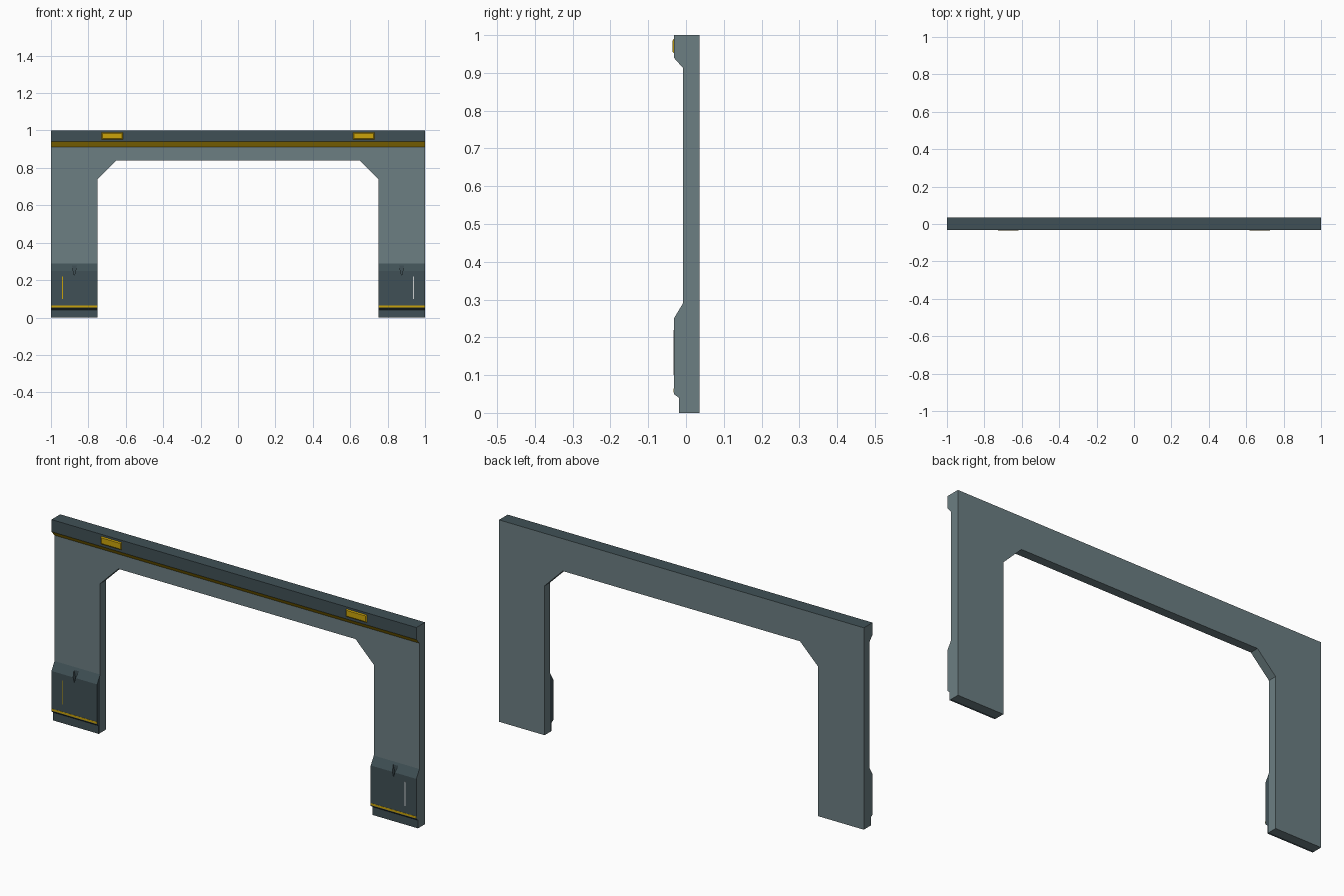
import bpy, bmesh
from mathutils import Vector

if "Cube" in bpy.data.objects:
    bpy.data.objects.remove(bpy.data.objects["Cube"])


def material(name, rgb):
    m = bpy.data.materials.new(name)
    m.diffuse_color = (*rgb, 1)
    m.use_nodes = True
    m.node_tree.nodes["Principled BSDF"].inputs["Base Color"].default_value = m.diffuse_color
    return m


LIGHT = material("light slate", (0.15, 0.21, 0.225))
DARK = material("dark slate", (0.051, 0.081, 0.092))
GOLD = material("gold", (0.60, 0.37, 0.003))
PALE = material("pale grey", (0.62, 0.64, 0.64))

BACK, PANEL, FRONT, LAMP = 0.036, -0.008, -0.032, -0.036


def loft(name, ring_a, ring_b, mats, rule=None):
    """Solid between two matching rings; rule(normal, centre) picks the material."""
    bm = bmesh.new()
    a = [bm.verts.new(p) for p in ring_a]
    b = [bm.verts.new(p) for p in ring_b]
    n = len(a)
    bm.faces.new(a)
    bm.faces.new(b[::-1])
    for i in range(n):
        j = (i + 1) % n
        bm.faces.new((a[j], a[i], b[i], b[j]))
    bmesh.ops.recalc_face_normals(bm, faces=bm.faces)
    bm.normal_update()
    if rule:
        for f in bm.faces:
            f.material_index = rule(f.normal, f.calc_center_median())
    me = bpy.data.meshes.new(name)
    bm.to_mesh(me)
    bm.free()
    for m in mats:
        me.materials.append(m)
    ob = bpy.data.objects.new(name, me)
    bpy.context.collection.objects.link(ob)
    return ob


def along_y(name, pts, y0, y1, mats, rule=None):
    return loft(name, [(x, y0, z) for x, z in pts], [(x, y1, z) for x, z in pts], mats, rule)


def along_x(name, pts, x0, x1, mats, rule=None):
    return loft(name, [(x0, y, z) for y, z in pts], [(x1, y, z) for y, z in pts], mats, rule)


def rect(x0, x1, z0, z1):
    return [(x0, z0), (x1, z0), (x1, z1), (x0, z1)]


# Gate-shaped panel with chamfered inner corners and a dark top
half = [(1, 1), (1, 0), (0.75, 0), (0.75, 0.74), (0.65, 0.84)]
outline = half + [(-x, z) for x, z in reversed(half)]
along_y("arch_panel", outline, PANEL, BACK, [LIGHT, DARK],
        lambda n, c: 1 if n.z > 0.9 else 0)

# Top band: dark front, gold sloped underside, light ends
along_x("top_band", [(PANEL, 1), (FRONT, 1), (FRONT, 0.94), (PANEL, 0.913)], -1, 1,
        [LIGHT, DARK, GOLD],
        lambda n, c: 0 if abs(n.x) > 0.9 else (2 if n.z < -0.3 else 1))

foot_profile = [(PANEL, 0), (-0.019, 0), (-0.019, 0.04), (FRONT, 0.05),
                (FRONT, 0.25), (PANEL, 0.29)]

for side, s in (("left", -1), ("right", 1)):
    # Foot block, outer end light
    foot = along_x(side + "_foot", foot_profile, s * 0.75, s * 1.0, [LIGHT, DARK],
                   lambda n, c: 0 if n.x * s > 0.9 else 1)
    # V notch in the foot's sloped top
    cx = s * 0.875
    cutter = along_y(side + "_notch_cutter",
                     [(cx, 0.225), (cx + 0.022, 0.31), (cx - 0.022, 0.31)],
                     -0.05, -0.015, [LIGHT, DARK], lambda n, c: 1)
    cutter.hide_render = True
    cutter.hide_viewport = True
    cut = foot.modifiers.new("notch", "BOOLEAN")
    cut.operation = "DIFFERENCE"
    cut.solver = "EXACT"
    cut.object = cutter
    # Gold stripe low on the foot
    along_y(side + "_foot_stripe", rect(s * 0.875 - 0.125, s * 0.875 + 0.125, 0.054, 0.064),
            FRONT, FRONT - 0.0008, [GOLD])
    # Thin upright line near the outer edge
    along_y(side + "_foot_line", rect(s * 0.938 - 0.002, s * 0.938 + 0.002, 0.10, 0.22),
            FRONT, FRONT - 0.0006, [GOLD if s < 0 else PALE])
    # Lamp with bevelled rim on the band
    x0, x1 = s * 0.672 - 0.057, s * 0.672 + 0.057
    loft(side + "_lamp",
         [(x, FRONT, z) for x, z in rect(x0, x1, 0.952, 0.99)],
         [(x, LAMP, z) for x, z in rect(x0 + 0.005, x1 - 0.005, 0.957, 0.985)],
         [GOLD])
